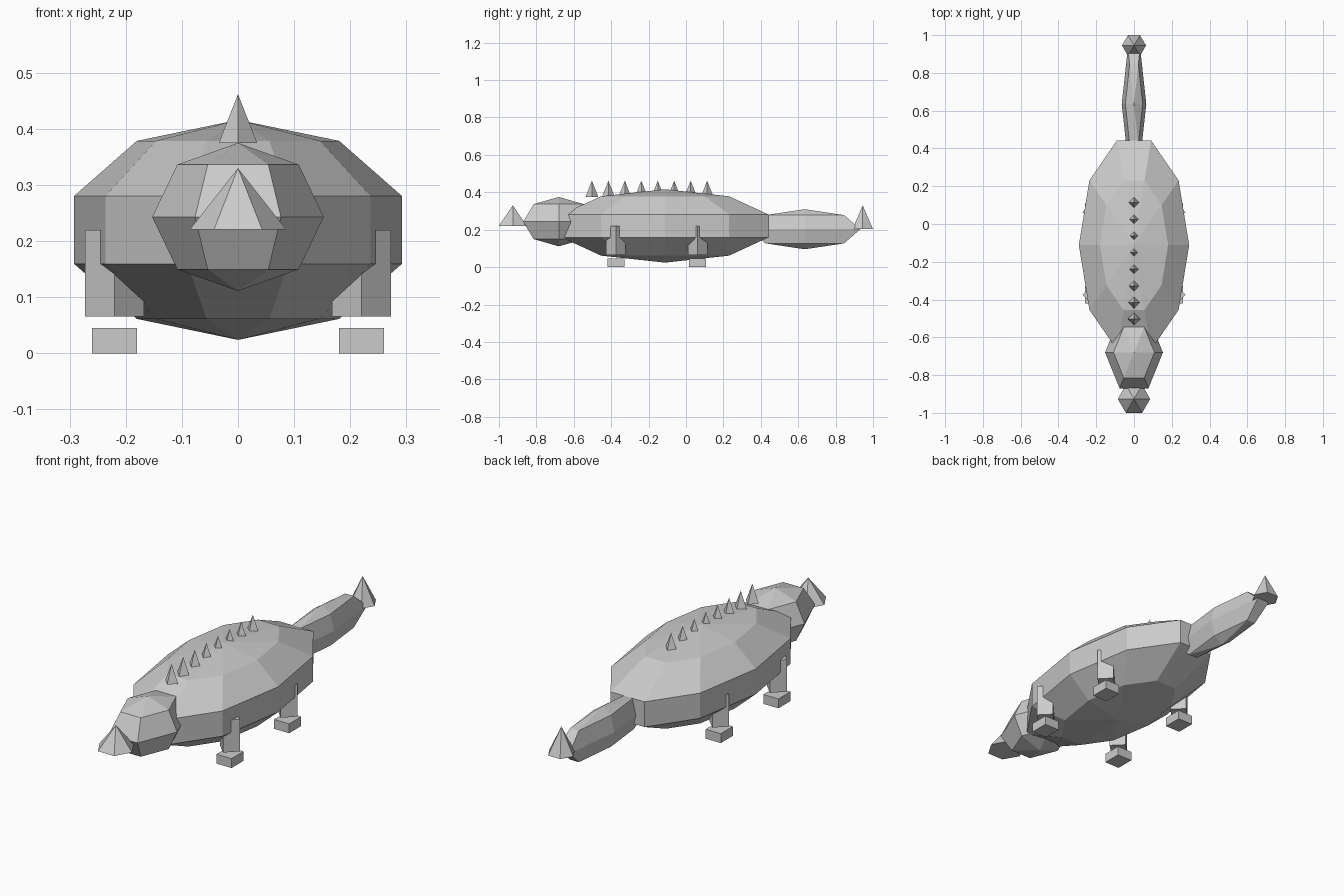
import bpy
from math import sin, cos, pi

if "Cube" in bpy.data.objects:
    bpy.data.objects.remove(bpy.data.objects["Cube"])


def lathe(name, sides, profile, centre, scale):
    """Revolve (radius, z) points, bottom to top, with a corner on +x."""
    verts, faces, rings = [], [], []
    for r, z in profile:
        n = 1 if r == 0 else sides
        rings.append([len(verts) + i for i in range(n)])
        for i in range(n):
            a = 2 * pi * i / sides
            verts.append((r * cos(a) * scale[0], r * sin(a) * scale[1], z * scale[2]))
    for low, high in zip(rings, rings[1:]):
        for i in range(sides):
            j = (i + 1) % sides
            if len(low) == 1:
                faces.append((low[0], high[j], high[i]))
            elif len(high) == 1:
                faces.append((low[i], low[j], high[0]))
            else:
                faces.append((low[i], low[j], high[j], high[i]))
    if len(rings[0]) > 1:
        faces.append(rings[0][::-1])
    if len(rings[-1]) > 1:
        faces.append(rings[-1])
    mesh = bpy.data.meshes.new(name)
    mesh.from_pydata(verts, [], faces)
    obj = bpy.data.objects.new(name, mesh)
    obj.location = centre
    bpy.context.collection.objects.link(obj)
    return obj


def ball(name, sides, bands, centre, scale):
    profile = [(0 if i in (0, bands) else sin(pi * i / bands), -cos(pi * i / bands))
               for i in range(bands + 1)]
    return lathe(name, sides, profile, centre, scale)


def spike(name, sides, base, radius, height):
    return lathe(name, sides, [(1, 0), (0, 1)], base, (radius, radius, height))


def box(name, centre, size):
    bpy.ops.mesh.primitive_cube_add(size=1, location=centre)
    obj = bpy.context.object
    obj.name = name
    obj.scale = size
    return obj


# Body, head and tail
ball("body", 10, 5, (0, -0.112, 0.22), (0.307, 0.613, 0.196))
ball("head", 6, 4, (0, -0.68, 0.243), (0.153, 0.22, 0.132))
ball("tail", 6, 4, (0, 0.635, 0.2025), (0.065, 0.343, 0.107))

# Pointed snout and tail tip
spike("snout", 6, (0, -0.926, 0.221), 0.0857, 0.109)
spike("tail_tip", 6, (0, 0.945, 0.203), 0.0635, 0.127)

# Row of back spines
for i in range(8):
    spike(f"back_spine_{i + 1}", 4, (0, -0.503 + 0.088 * i, 0.375), 0.0343, 0.087)

# Legs and feet
for end, y in (("front", -0.375), ("rear", 0.062)):
    for side, x in (("left", 0.22), ("right", -0.22)):
        lathe(f"{end}_{side}_leg", 4, [(1, 0), (1, 1)], (x, y, 0.066), (0.0525, 0.0525, 0.154))
        box(f"{end}_{side}_foot", (x, y, 0.0225), (0.08, 0.091, 0.045))
